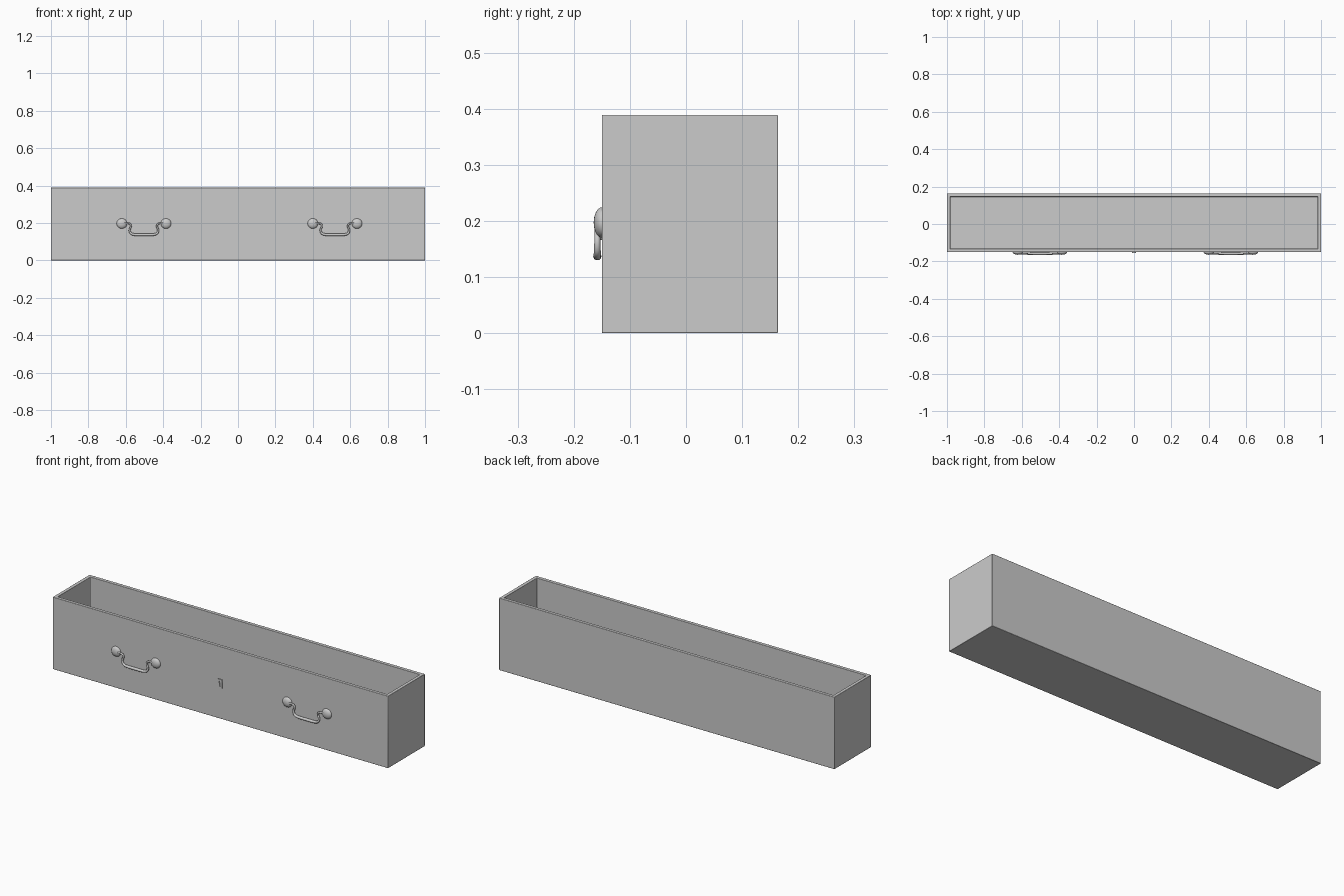
import bpy, bmesh, math
from mathutils import Matrix, Vector

if "Cube" in bpy.data.objects:
    bpy.data.objects.remove(bpy.data.objects["Cube"])

FRONT, BACK, TOP = -0.15, 0.164, 0.389


def new_object(name, bm):
    mesh = bpy.data.meshes.new(name)
    bm.to_mesh(mesh)
    bm.free()
    ob = bpy.data.objects.new(name, mesh)
    bpy.context.collection.objects.link(ob)
    return ob


def activate(ob):
    bpy.ops.object.select_all(action='DESELECT')
    ob.select_set(True)
    bpy.context.view_layer.objects.active = ob


def smooth(ob):
    activate(ob)
    bpy.ops.object.shade_smooth_by_angle(angle=math.radians(40))


def curve_object(name, **settings):
    cu = bpy.data.curves.new(name, 'CURVE')
    for key, value in settings.items():
        setattr(cu, key, value)
    ob = bpy.data.objects.new(name, cu)
    bpy.context.collection.objects.link(ob)
    return ob


# Hollow drawer box: inset the top face and push it down to the floor
bm = bmesh.new()
bmesh.ops.create_cube(bm, size=1)
for v in bm.verts:
    v.co = Vector((v.co.x * 2,
                   v.co.y * (BACK - FRONT) + (BACK + FRONT) / 2,
                   (v.co.z + 0.5) * TOP))
top = max(bm.faces, key=lambda f: f.calc_center_median().z)
bmesh.ops.inset_region(bm, faces=[top], thickness=0.025)
floor = bmesh.ops.extrude_discrete_faces(bm, faces=[top])['faces'][0]
bmesh.ops.translate(bm, verts=floor.verts, vec=(0, 0, 0.025 - TOP))
bmesh.ops.recalc_face_normals(bm, faces=bm.faces)
box = new_object("drawer_box", bm)
bev = box.modifiers.new("soft_edges", 'BEVEL')
bev.width, bev.segments = 0.002, 2
smooth(box)


# Knob: flattened dome seated on the front
def knob(name, x, z):
    bm = bmesh.new()
    bmesh.ops.create_uvsphere(bm, u_segments=24, v_segments=16, radius=1)
    bmesh.ops.bisect_plane(bm, geom=bm.verts[:] + bm.edges[:] + bm.faces[:],
                           plane_co=(0, 0, 0), plane_no=(0, 1, 0),
                           clear_outer=True)
    bmesh.ops.transform(bm, verts=bm.verts, matrix=Matrix.Translation(
        (x, FRONT, z)) @ Matrix.Diagonal((0.028, 0.0145, 0.027, 1)))
    smooth(new_object(name, bm))


# Bail: swept tube hanging between two knobs, thicker at the grip
half = [(0.118, 0.197, 0.8), (0.095, 0.199, 0.8), (0.073, 0.197, 0.8),
        (0.068, 0.180, 0.8), (0.078, 0.165, 0.85), (0.072, 0.143, 1.0),
        (0.050, 0.137, 1.15), (0.020, 0.137, 1.2)]


def bail(name, cx):
    ob = curve_object(name, dimensions='3D', bevel_depth=0.0062,
                      bevel_resolution=3, use_fill_caps=True)
    pts = [(-x, z, r) for x, z, r in half] + half[::-1]
    sp = ob.data.splines.new('NURBS')
    sp.points.add(len(pts) - 1)
    for p, (x, z, r) in zip(sp.points, pts):
        p.co = (cx + x, -0.158, z, 1)
        p.radius = r
    sp.use_endpoint_u = True
    sp.order_u, sp.resolution_u = 3, 5
    activate(ob)
    bpy.ops.object.convert(target='MESH')
    smooth(bpy.context.object)


for side, cx in (("left", -0.503), ("right", 0.518)):
    bail(f"{side}_handle_bail", cx)
    for end, dx in (("outer", -0.118), ("inner", 0.118)):
        knob(f"{side}_handle_{end}_knob", cx + dx, 0.197)

# Keyhole plate: small outline with a keyhole opening
plate = curve_object("keyhole_plate", dimensions='2D', fill_mode='BOTH',
                     extrude=0.003)
outline = [(-0.012, -0.024), (0.012, -0.024), (0.012, 0.024), (-0.012, 0.024)]
hole = [(-0.003, -0.014), (0.003, -0.014), (0.003, 0.003)]
hole += [(0.006 * math.cos(a), 0.009 + 0.006 * math.sin(a))
         for a in [math.radians(-60 + 30 * i) for i in range(11)]]
hole += [(-0.003, 0.003)]
for loop in (outline, hole):
    sp = plate.data.splines.new('POLY')
    sp.points.add(len(loop) - 1)
    for p, (x, y) in zip(sp.points, loop):
        p.co = (x, y, 0, 1)
    sp.use_cyclic_u = True
plate.rotation_euler.x = math.pi / 2
plate.location = (0, FRONT - 0.002, 0.190)
activate(plate)
bpy.ops.object.convert(target='MESH')
